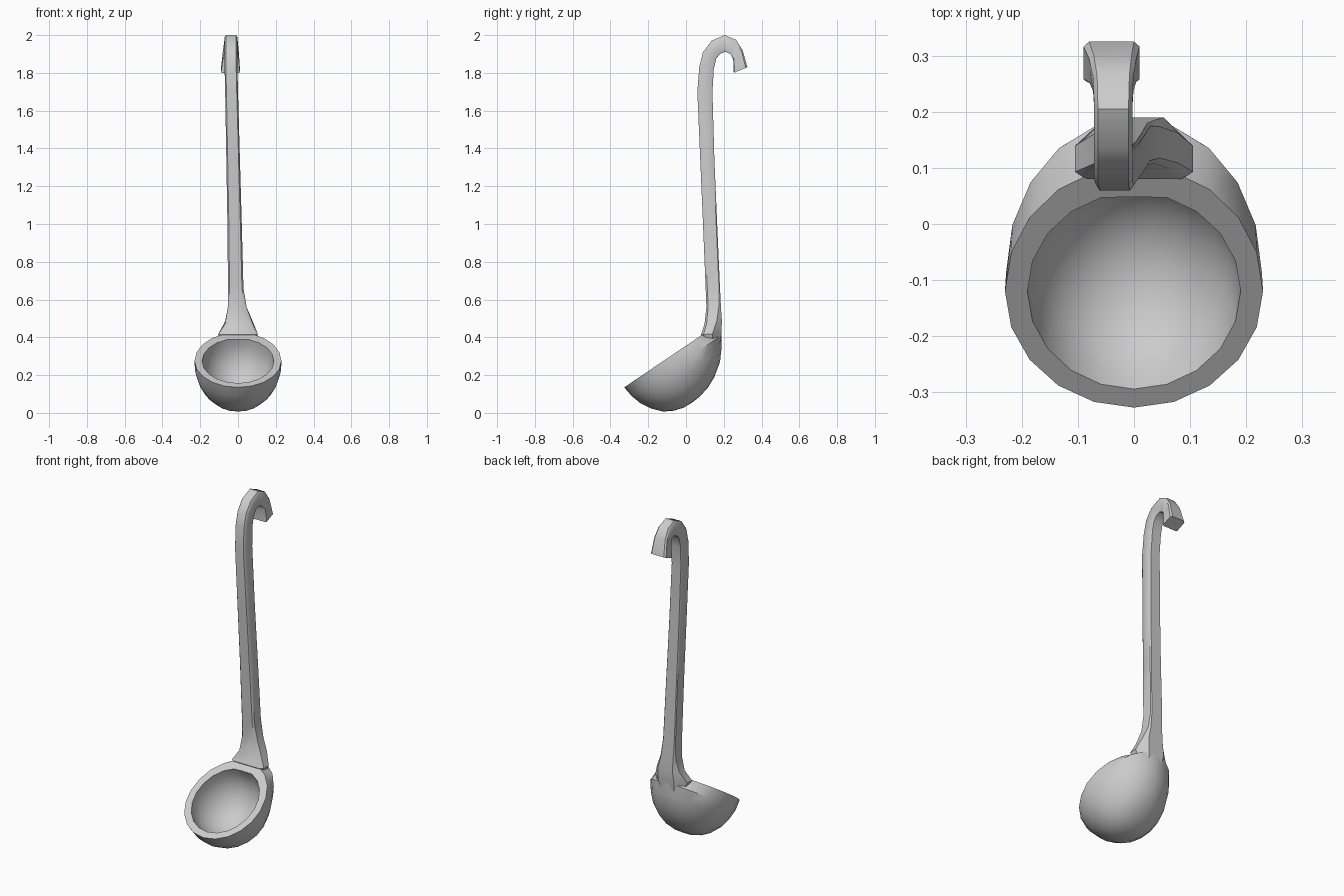
import bpy, bmesh, math

if "Cube" in bpy.data.objects:
    bpy.data.objects.remove(bpy.data.objects["Cube"])

def loft(name, rings, cap_start, cap_end, angle):
    """Skin closed rings of points; each end gets a flat cap or a pole point."""
    bm = bmesh.new()
    vs = [[bm.verts.new(p) for p in r] for r in rings]
    n = len(vs[0])
    for a, b in zip(vs, vs[1:]):
        for i in range(n):
            j = (i + 1) % n
            bm.faces.new((a[i], a[j], b[j], b[i]))
    for ring, cap in ((vs[0], cap_start), (vs[-1], cap_end)):
        if cap == "flat":
            bm.faces.new(ring)
        else:
            pole = bm.verts.new(cap)
            for i in range(n):
                bm.faces.new((ring[i], ring[(i + 1) % n], pole))
    bmesh.ops.recalc_face_normals(bm, faces=bm.faces)
    me = bpy.data.meshes.new(name)
    bm.to_mesh(me)
    bm.free()
    ob = bpy.data.objects.new(name, me)
    bpy.context.collection.objects.link(ob)
    bpy.ops.object.select_all(action='DESELECT')
    ob.select_set(True)
    bpy.context.view_layer.objects.active = ob
    bpy.ops.object.shade_smooth_by_angle(angle=math.radians(angle))
    return ob

# Bowl: rings parallel to the tilted rim plane
N = 20
TILT = math.atan2(0.56, 0.83)
C, S = math.cos(TILT), math.sin(TILT)

def tilted(x, v, w):
    return (x, -0.12 + v * C + w * S, 0.275 + v * S - w * C)

def bowl_ring(w, front, back, half, flat=9.0):
    pts = []
    for i in range(N):
        t = 2 * math.pi * i / N
        s = math.sin(t)
        v = min(s * (back if s > 0 else front), flat)
        pts.append(tilted(half * math.cos(t), v, w))
    return pts

# depth, front reach, back reach, half width of the outer shell
outer = [(.265, .05, .05, .05), (.25, .10, .115, .10), (.222, .15, .176, .14),
         (.172, .195, .246, .185), (.12, .225, .29, .21), (.06, .243, .33, .228),
         (0, .25, .27, .23)]
rings = [bowl_ring(*r) for r in outer]
# hollow inside
for k in range(7):
    a = math.radians(k * 13)
    c = math.cos(a)
    rings.append(bowl_ring(.215 * math.sin(a), .21 * c, .212 * c, .19 * c, .203))
loft("bowl", rings, tilted(0, 0, .268), tilted(0, 0, .215), 40)

# Handle with hook: front (y, z), back (y, z), centre x, half width, back fullness
sections = [
    (.105, .36, .172, .32, 0, .08, .5),
    (.08, .415, .188, .42, 0, .105, .5),
    (.098, .47, .19, .49, .005, .073, .65),
    (.108, .56, .185, .56, -.004, .050, .8),
    (.104, .66, .18, .66, -.012, .041, .88),
    (.09, 1.0, .165, 1.0, -.018, .038, .88),
    (.075, 1.35, .15, 1.35, -.026, .036, .88),
    (.06, 1.7, .14, 1.7, -.034, .034, .88),
    (.07, 1.83, .147, 1.82, -.037, .034, .88),
    (.09, 1.91, .16, 1.875, -.037, .034, .88),
    (.135, 1.97, .18, 1.9, -.037, .034, .88),
    (.205, 2.0, .207, 1.912, -.037, .034, .88),
    (.265, 1.975, .235, 1.9, -.037, .036, .88),
    (.3, 1.92, .25, 1.87, -.038, .042, .88),
    (.325, 1.83, .253, 1.80, -.04, .05, .88)]

def handle_ring(fy, fz, by, bz, cx, half, full):
    right = [(.8, 0), (1, .12), (1, full + .05), (full, 1)]
    outline = right + [(-x, d) for x, d in reversed(right)]
    return [(cx + half * x, fy + (by - fy) * d, fz + (bz - fz) * d) for x, d in outline]

loft("handle", [handle_ring(*s) for s in sections], "flat", "flat", 40)
